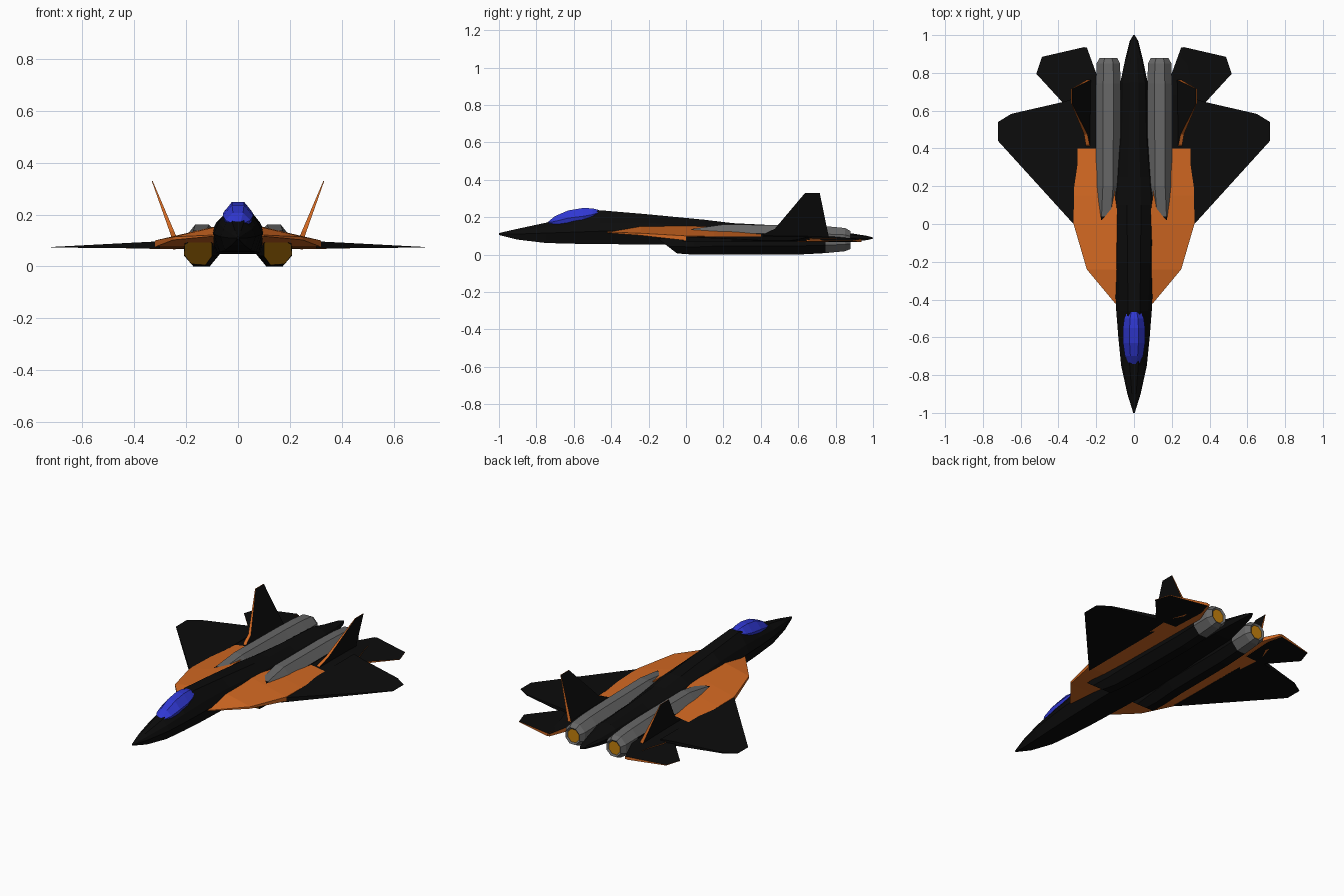
import bpy, bmesh, math
from mathutils import Vector

if "Cube" in bpy.data.objects:
    bpy.data.objects.remove(bpy.data.objects["Cube"])


def mat(name, rgb):
    m = bpy.data.materials.new(name)
    m.diffuse_color = (*rgb, 1)
    m.use_nodes = True
    m.node_tree.nodes["Principled BSDF"].inputs["Base Color"].default_value = m.diffuse_color
    return m


BLACK = mat("matte_black", (0.0035, 0.0035, 0.0035))
ORANGE = mat("burnt_orange", (0.65, 0.14, 0.016))
GREY = mat("engine_grey", (0.135, 0.135, 0.135))
BLUE = mat("canopy_blue", (0.03, 0.04, 0.66))
GOLD = mat("dark_gold", (0.56, 0.22, 0.004))


def finish(name, bm, mats, rule=None, mirror=False):
    """Turn a bmesh into an object, painting faces by rule(center, normal)."""
    bmesh.ops.recalc_face_normals(bm, faces=bm.faces)
    if rule:
        for f in bm.faces:
            f.material_index = rule(f.calc_center_median(), f.normal)
    me = bpy.data.meshes.new(name)
    bm.to_mesh(me)
    bm.free()
    for m in mats:
        me.materials.append(m)
    ob = bpy.data.objects.new(name, me)
    bpy.context.collection.objects.link(ob)
    if mirror:
        ob.modifiers.new("mirror", 'MIRROR')
    return ob


def loft(name, rings, mats, rule=None, mirror=False):
    """Skin closed rings of equal point count and cap both ends."""
    bm = bmesh.new()
    vs = [[bm.verts.new(p) for p in r] for r in rings]
    n = len(vs[0])
    for a, b in zip(vs, vs[1:]):
        for i in range(n):
            j = (i + 1) % n
            bm.faces.new((a[i], a[j], b[j], b[i]))
    bm.faces.new(vs[0])
    bm.faces.new(vs[-1])
    return finish(name, bm, mats, rule, mirror)


def sym(y, half):
    """Ring symmetric in x from its right half, listed top to bottom."""
    return [(x, y, z) for x, z in half] + [(-x, y, z) for x, z in reversed(half)]


# Fuselage: y, half width, bottom, middle, shoulder and top heights
body = [
    (-1.0, .004, .105, .110, .112, .115), (-.9, .035, .080, .110, .128, .138),
    (-.75, .068, .062, .115, .145, .170), (-.6, .083, .058, .120, .160, .212),
    (-.46, .094, .056, .125, .170, .237), (-.2, .105, .054, .125, .170, .215),
    (.1, .112, .050, .120, .152, .186), (.25, .100, .048, .110, .140, .168),
    (.45, .080, .048, .100, .130, .158), (.75, .072, .055, .095, .122, .143),
    (.88, .045, .066, .090, .105, .114), (.97, .022, .078, .089, .096, .100),
    (1.0, .004, .085, .087, .089, .091)]
loft("fuselage", [sym(y, [(.33 * w, zt), (.8 * w, zs), (w, zm), (.75 * w, zb)])
                  for y, w, zb, zm, zs, zt in body], [BLACK])

# Canopy: y, half width, bottom, middle and top heights
glass = [(-.74, .026, .160, .168, .173), (-.70, .048, .160, .178, .206),
         (-.63, .058, .165, .195, .236), (-.55, .058, .180, .205, .249),
         (-.50, .052, .200, .214, .247), (-.465, .036, .215, .225, .238)]
loft("canopy", [sym(y, [(.4 * w, zt), (w, zm), (.85 * w, zb)])
                for y, w, zb, zm, zt in glass], [BLUE])

# Blended side body: y, inner x, outer x, inner top, edge top, bottom
side = [(-.42, .06, .10, .128, .121, .116), (-.24, .06, .25, .158, .114, .102),
        (0, .08, .32, .156, .100, .075), (.15, .10, .318, .146, .097, .072),
        (.4, .12, .312, .122, .092, .070), (.68, .15, .33, .112, .086, .068),
        (.77, .19, .30, .098, .086, .067), (.935, .25, .263, .082, .080, .068)]
loft("side_body", [[(a, y, zt), (b, y, ze), (b, y, zb), (a, y, zb)]
                   for y, a, b, zt, ze, zb in side], [ORANGE, BLACK],
     lambda c, n: int(c.y > .4 and n.z > .3), mirror=True)


# Engine pods: sheared intake opening, octagonal body, tapered nozzle
def octagon(y, cx, rx, zb, zt):
    k = math.cos(math.pi / 8)
    ang = [math.pi / 8 + i * math.pi / 4 for i in range(8)]
    return [(cx + rx / k * math.cos(t), y,
             (zb + zt) / 2 + (zt - zb) / 2 / k * math.sin(t)) for t in ang]


lip = [(.205, .085), (.18, .097), (.125, .1), (.1, .09),
       (.1, .04), (.125, .006), (.18, .01), (.208, .045)]
intake = [(x, -.17 + (.1 - z) * 1.3, z) for x, z in lip]
pod = [(.04, .147, .060, 0, .138), (.2, .138, .065, 0, .161),
       (.6, .136, .065, 0, .157), (.745, .136, .065, .008, .152),
       (.85, .136, .062, .018, .142), (.88, .136, .046, .030, .126),
       (.872, .136, .036, .040, .116)]


def pod_paint(c, n):
    if abs(c.y - .872) < .001 or c.y < -.1 and n.y < -.4:
        return 2
    return int(c.y > .745 or (n.z > .3 and c.y > .04))


loft("engine_pod", [intake] + [octagon(*p) for p in pod],
     [BLACK, GREY, GOLD], pod_paint, mirror=True)


def panel(name, side_a, side_b, mats, rule=None):
    """Thin surface between two matching outlines, mirrored."""
    return loft(name, [side_a, side_b], mats, rule, mirror=True)


def flat(outline, x0, x1, zt, zb, ztip):
    """Upper and lower outlines thinning from root x0 to tip x1."""
    def h(x, z):
        return z + (ztip - z) * (x - x0) / (x1 - x0)
    return ([(x, y, h(x, zt) + .001) for x, y in outline],
            [(x, y, h(x, zb) - .001) for x, y in outline])


# Main wings
wing = [(.30, -.02), (.32, 0), (.72, .44), (.72, .54), (.65, .583), (.38, .645), (.30, .67)]
panel("wing", *flat(wing, .3, .72, .096, .070, .074), [BLACK])

# Tailplanes with orange edges
tail = [(.25, .65), (.375, .64), (.517, .795), (.487, .885), (.262, .937), (.24, .85)]
panel("tailplane", *flat(tail, .24, .52, .084, .067, .073), [BLACK, ORANGE],
      lambda c, n: int(abs(n.z) < .5))

# Canted fins with orange edges
fin = [(.40, .085), (.42, .112), (.475, .138), (.637, .33), (.715, .33), (.765, .085)]


def fin_side(s):
    return [(.245 + (z - .11) * .39 + s * (.011 - .038 * (z - .085)), y, z)
            for y, z in fin]


panel("tail_fin", fin_side(1), fin_side(-1), [BLACK, ORANGE],
      lambda c, n: int(abs(n.x) < .5))
